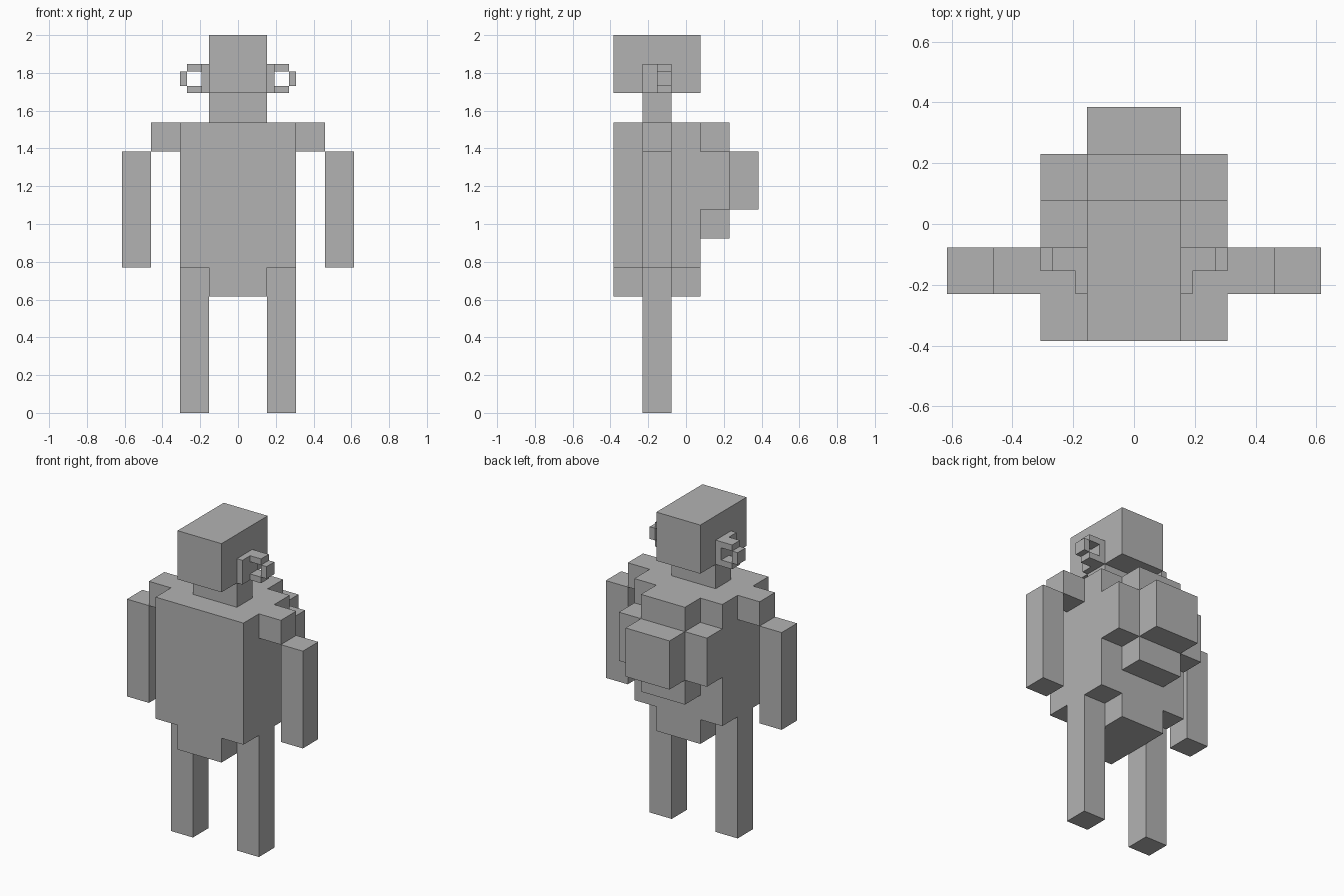
import bpy
import bmesh
from mathutils import Vector

# Remove the default cube
cube = bpy.data.objects.get("Cube")
if cube:
    bpy.data.objects.remove(cube, do_unlink=True)

U = 2 / 13  # one block; the figure is thirteen blocks tall

grey = bpy.data.materials.new("plain_grey")
grey.use_nodes = True
colour = (0.45, 0.45, 0.45, 1)
grey.diffuse_color = colour
grey.node_tree.nodes["Principled BSDF"].inputs["Base Color"].default_value = colour


def blocks(name, *boxes):
    """One object made of boxes, each given as x, y and z ranges in blocks."""
    bm = bmesh.new()
    for ranges in boxes:
        low, high = (Vector(c) * U for c in zip(*ranges))
        verts = bmesh.ops.create_cube(bm, size=1)["verts"]
        for v in verts:
            v.co = (low + high) / 2 + v.co * (high - low)
    mesh = bpy.data.meshes.new(name)
    bm.to_mesh(mesh)
    bm.free()
    mesh.materials.append(grey)
    obj = bpy.data.objects.new(name, mesh)
    bpy.context.collection.objects.link(obj)
    return obj


def pair(name, *boxes):
    """Left part on +x and its mirror image on -x."""
    blocks("left_" + name, *boxes)
    blocks("right_" + name, *[((-x[1], -x[0]), y, z) for x, y, z in boxes])


deep = (-2.5, 0.5)    # depth of head and torso
slim = (-1.5, -0.5)   # depth of neck and limbs

# Head, neck and torso
blocks("head", ((-1, 1), deep, (11, 13)))
blocks("neck", ((-1, 1), slim, (10, 11)))
blocks("torso", ((-2, 2), deep, (5, 10)))
blocks("hips", ((-1, 1), deep, (4, 5)))

# Cross-shaped pack on the back
blocks("backpack",
       ((-1, 1), (0.5, 1.5), (6, 10)),
       ((-2, -1), (0.5, 1.5), (7, 9)),
       ((1, 2), (0.5, 1.5), (7, 9)),
       ((-1, 1), (1.5, 2.5), (7, 9)))

# Limbs
pair("shoulder", ((2, 3), slim, (9, 10)))
pair("arm", ((3, 4), slim, (5, 9)))
pair("leg", ((1, 2), slim, (0, 5)))

# Ears: side plate, upper and lower prongs, and an outer peg
rear = (-1, -0.5)
pair("ear",
     ((1, 1.25), slim, (11, 12)),
     ((1.25, 1.75), rear, (11.75, 12)),
     ((1.25, 1.75), rear, (11, 11.25)),
     ((1.75, 2), rear, (11.25, 11.75)))
